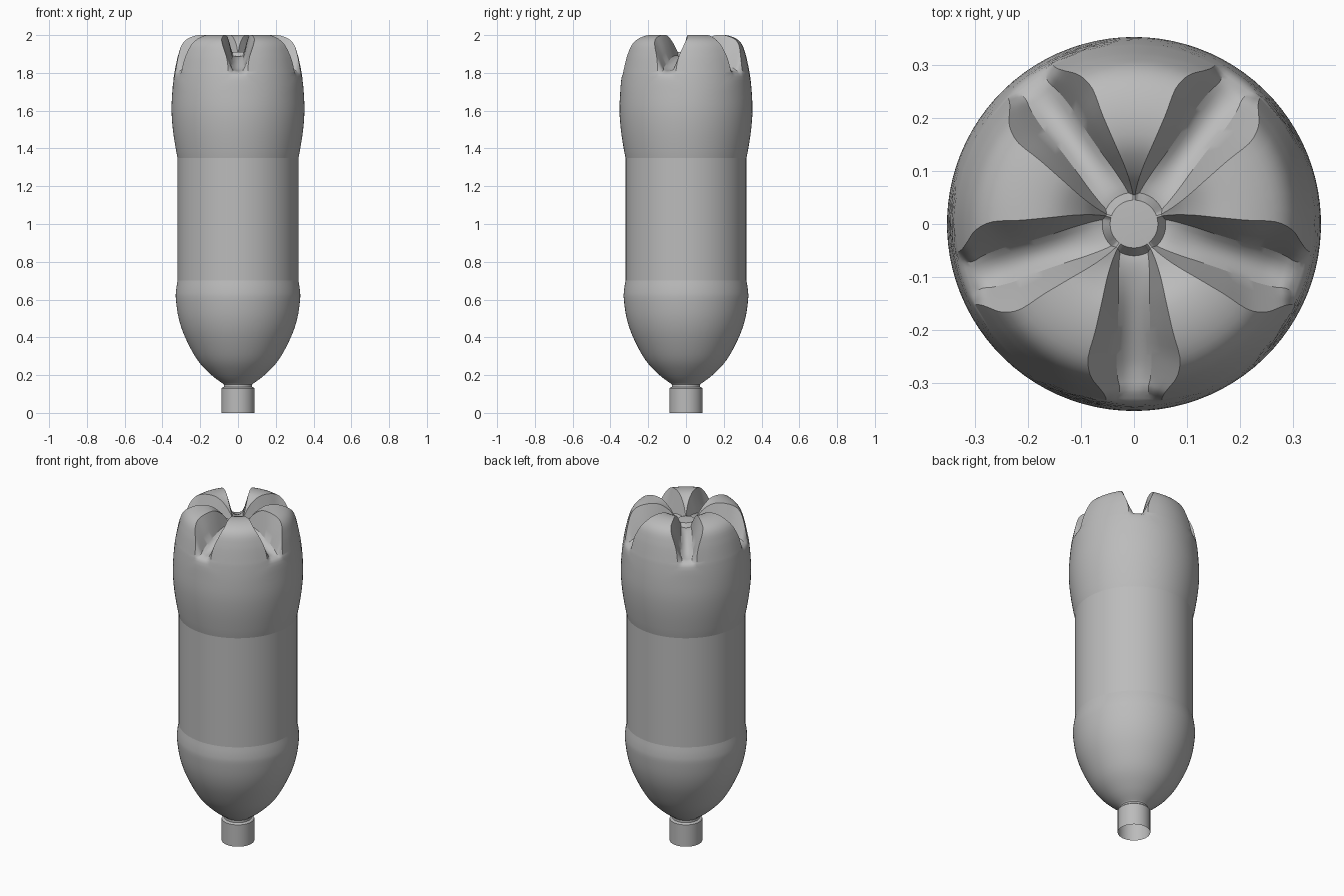
import bpy, bmesh, math

cube = bpy.data.objects.get("Cube")
if cube:
    bpy.data.objects.remove(cube, do_unlink=True)

GROOVES = 5
THIRD = 3                       # columns each for groove floor, groove wall and foot
HALF = 180 / GROOVES            # degrees from groove centre to foot centre
SHARP = math.radians(28)


def material(name, value):
    mat = bpy.data.materials.new(name)
    mat.use_nodes = True
    colour = (value, value, value, 1)
    mat.diffuse_color = colour
    mat.node_tree.nodes["Principled BSDF"].inputs["Base Color"].default_value = colour
    return mat


def plain(points):
    """Round rows: foot and groove profiles coincide, columns evenly spread."""
    return [(r, z, r, z, HALF * 2 / 3, HALF / 3) for r, z in points]


def smooth_rows(rows, steps):
    """Catmull-Rom refinement of a list of rows."""
    out = []
    for i in range(len(rows) - 1):
        quad = (rows[max(i - 1, 0)], rows[i], rows[i + 1], rows[min(i + 2, len(rows) - 1)])
        for s in range(steps):
            t = s / steps
            out.append(tuple(
                0.5 * (2 * b + (c - a) * t + (2 * a - 5 * b + 4 * c - d) * t * t
                       + (3 * b - a - 3 * c + d) * t ** 3)
                for a, b, c, d in zip(*quad)))
    return out + [rows[-1]]


def half_sector(row):
    """(angle, radius, height) from groove centre to foot centre."""
    foot_r, foot_z, groove_r, groove_z, edge, floor = row
    points = []
    for k in range(3 * THIRD + 1):
        part, f = min(k // THIRD, 2), k / THIRD
        f -= part
        if part == 0:
            angle, t = floor * f, 0.12 * f * f
        elif part == 1:
            angle, t = floor + (edge - floor) * f, 0.12 + 0.88 * f
        else:
            angle, t = edge + (HALF - edge) * f, 1
        points.append((angle, groove_r + (foot_r - groove_r) * t,
                       groove_z + (foot_z - groove_z) * t))
    return points


def ring(bm, row):
    half = half_sector(row)
    sector = [(-a, r, z) for a, r, z in half[:0:-1]] + half[:-1]
    verts = []
    for i in range(GROOVES):
        for a, r, z in sector:
            ang = math.radians(270 + 2 * HALF * i + a)
            verts.append(bm.verts.new((r * math.cos(ang), r * math.sin(ang), z)))
    return verts


def build(name, rows, mat, creases=(), cap=None):
    bm = bmesh.new()
    rings = [ring(bm, row) for row in rows]
    n = len(rings[0])
    for low, high in zip(rings, rings[1:]):
        for j in range(n):
            k = (j + 1) % n
            bm.faces.new((low[j], low[k], high[k], high[j]))
    if cap is not None:
        tip = bm.verts.new((0, 0, cap))
        for j in range(n):
            bm.faces.new((rings[-1][j], rings[-1][(j + 1) % n], tip))
    bm.normal_update()
    for face in bm.faces:
        face.smooth = True
    for edge in bm.edges:
        on_crease = any(all(abs(v.co.z - c) < 1e-4 for v in edge.verts) for c in creases)
        steep = len(edge.link_faces) == 2 and edge.calc_face_angle() > SHARP
        edge.smooth = not (on_crease or steep)
    mesh = bpy.data.meshes.new(name)
    bm.to_mesh(mesh)
    bm.free()
    mesh.materials.append(mat)
    obj = bpy.data.objects.new(name, mesh)
    bpy.context.collection.objects.link(obj)
    return obj


grey = material("plain grey", 0.5)

# Open mouth sleeve with a slim collar above it
mouth = plain([(.088, 0), (.088, .13), (.083, .135), (.075, .137), (.075, .15), (.08, .155)])
build("mouth", mouth, grey)

# Shoulder dome, straight label band and swelling base with footed end
shoulder = plain([(.08, .155), (.14, .2), (.215, .28), (.28, .4), (.314, .5),
                  (.329, .6), (.328, .65), (.32, .7)])
swell = plain([(.32, 1.35), (.33, 1.4), (.345, 1.5), (.352, 1.6), (.348, 1.7)])
# foot radius, foot height, groove radius, groove height, edge angle, floor angle
feet = [
    (.34, 1.78, .34, 1.78, 10, 5),
    (.335, 1.81, .322, 1.802, 9, 5),
    (.325, 1.86, .306, 1.809, 10, 5),
    (.315, 1.9, .29, 1.812, 12, 6),
    (.297, 1.95, .265, 1.818, 16, 7),
    (.265, 1.982, .235, 1.83, 19, 8),
    (.21, 2, .19, 1.85, 20, 9),
    (.15, 1.997, .14, 1.87, 23, 12),
    (.1, 1.965, .1, 1.882, 28, 17),
    (.07, 1.93, .075, 1.887, 32, 22),
    (.055, 1.91, .06, 1.887, 34, 26),
]
hub = [(.045, 1.91, .045, 1.91, 34, 26)]
rows = smooth_rows(shoulder, 4) + smooth_rows(swell + feet, 3) + hub
build("bottle_body", rows, grey, creases=(.7, 1.35), cap=1.912)
